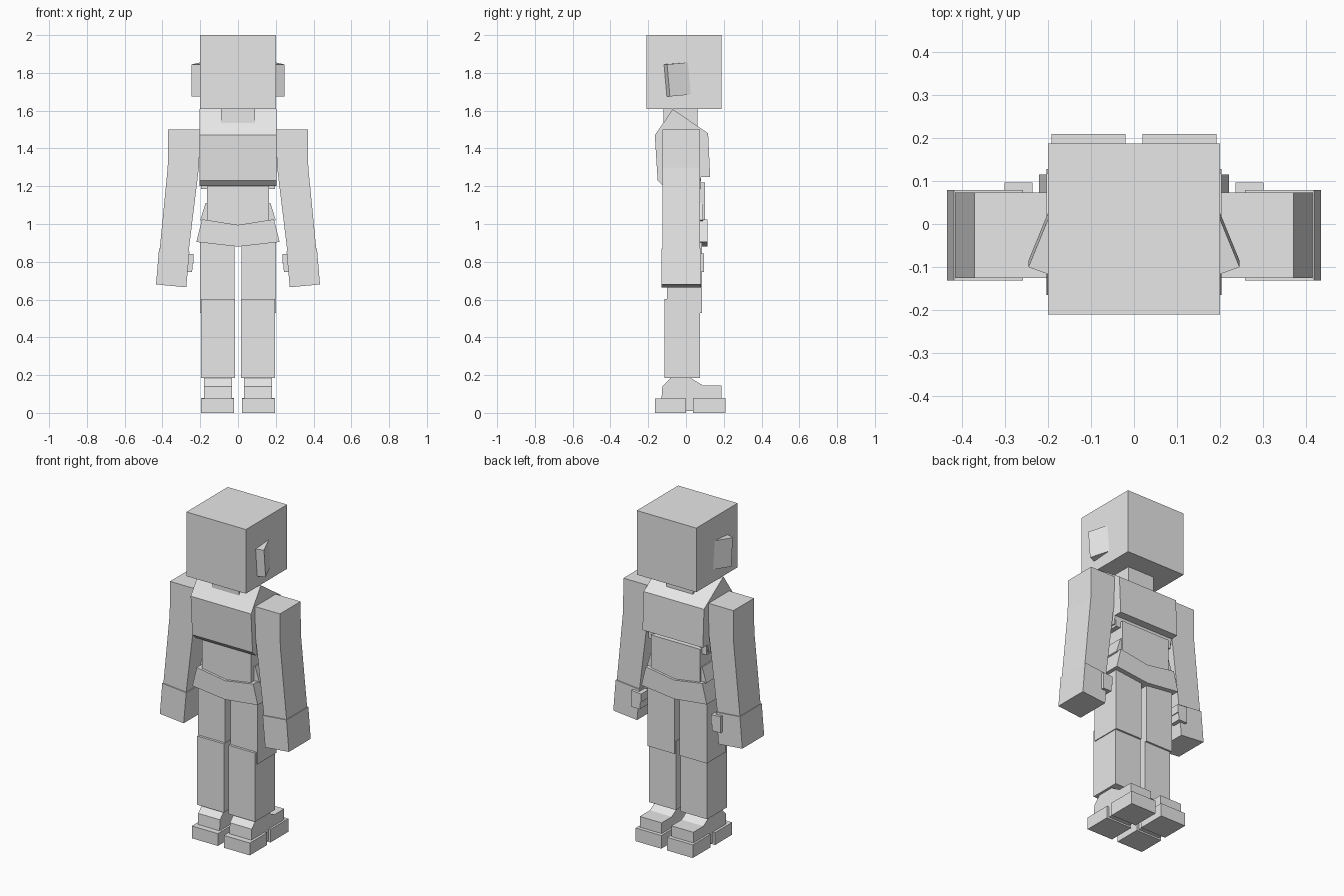
import bpy, bmesh

cube = bpy.data.objects.get("Cube")
if cube:
    bpy.data.objects.remove(cube, do_unlink=True)

grey = bpy.data.materials.new("light_grey")
grey.use_nodes = True
colour = (0.8, 0.8, 0.8, 1)
grey.diffuse_color = colour
grey.node_tree.nodes["Principled BSDF"].inputs["Base Color"].default_value = colour


def loft(name, rings, side=1):
    """Join matching rings of points into a closed flat-faced solid."""
    bm = bmesh.new()
    loops = [[bm.verts.new((x * side, y, z)) for x, y, z in ring] for ring in rings]
    n = len(loops[0])
    for a, b in zip(loops, loops[1:]):
        for i in range(n):
            j = (i + 1) % n
            bm.faces.new((a[i], a[j], b[j], b[i]))
    bm.faces.new(loops[0])
    bm.faces.new(loops[-1])
    bmesh.ops.recalc_face_normals(bm, faces=bm.faces)
    mesh = bpy.data.meshes.new(name)
    bm.to_mesh(mesh)
    bm.free()
    mesh.materials.append(grey)
    obj = bpy.data.objects.new(name, mesh)
    bpy.context.collection.objects.link(obj)
    return obj


def box(name, x, y, z, side=1):
    rings = [[(x[0], y[0], h), (x[1], y[0], h), (x[1], y[1], h), (x[0], y[1], h)] for h in z]
    return loft(name, rings, side)


def side_profile(name, points, x0, x1, side=1):
    """Extrude a (y, z) outline across x."""
    return loft(name, [[(x, y, z) for y, z in points] for x in (x0, x1)], side)


def front_profile(name, points, y0, y1, side=1):
    """Extrude an (x, z) outline across y."""
    return loft(name, [[(x, y, z) for x, z in points] for y in (y0, y1)], side)


# Head and neck
box("head", (-0.2, 0.2), (-0.21, 0.187), (1.61, 2))
box("neck", (-0.09, 0.09), (-0.12, 0.06), (1.5, 1.62))

# Torso
side_profile("chest", [(-0.07, 1.608), (-0.165, 1.47), (-0.15, 1.23), (-0.12, 1.2),
                       (0.07, 1.2), (0.08, 1.25), (0.128, 1.25), (0.117, 1.48)],
             -0.203, 0.203)
front_profile("belly", [(-0.165, 1.22), (0.165, 1.22), (0.165, 0.95), (-0.165, 0.95)],
              -0.11, 0.1)
front_profile("pelvis", [(-0.19, 1.025), (0, 0.995), (0.19, 1.025), (0.22, 0.905),
                         (0, 0.88), (-0.22, 0.905)], -0.125, 0.115)

for word, side in (("left", 1), ("right", -1)):
    # Ear wedge, leaning with height
    loft(word + "_ear", [[(0.19, -0.12 + s, z), (0.245, -0.1 + s, z),
                          (0.2, 0.01 + s, z + 0.01), (0.19, 0.01 + s, z + 0.01)]
                         for s, z in ((0.015, 1.675), (0, 1.845))], side)

    # Waist details
    box(word + "_waist_tab", (0.15, 0.195), (-0.02, 0.08), (1.185, 1.24), side)
    front_profile(word + "_hip_flare", [(0.15, 1.11), (0.172, 1.11), (0.2, 1.02),
                                        (0.15, 1.0)], -0.08, 0.09, side)

    # Arm with a bend, then hand and thumb
    front_profile(word + "_arm", [(0.2, 1.5), (0.37, 1.5), (0.372, 1.3), (0.415, 0.86),
                                  (0.262, 0.85), (0.207, 1.3)], -0.125, 0.073, side)
    front_profile(word + "_hand", [(0.257, 0.855), (0.418, 0.87), (0.434, 0.68),
                                   (0.274, 0.665)], -0.131, 0.079, side)
    front_profile(word + "_thumb", [(0.235, 0.84), (0.3, 0.845), (0.3, 0.745),
                                    (0.243, 0.745), (0.24, 0.79), (0.235, 0.79)],
                  0.025, 0.096, side)

    # Leg
    box(word + "_thigh", (0.018, 0.2), (-0.1, 0.086), (0.53, 0.93), side)
    box(word + "_shin", (0.015, 0.195), (-0.115, 0.075), (0.185, 0.603), side)

    # Foot: ankle and upper on two sole blocks with a thinner bridge
    side_profile(word + "_ankle", [(-0.13, 0.07), (-0.125, 0.14), (-0.08, 0.187),
                                   (0.02, 0.187), (0.09, 0.145), (0.187, 0.145),
                                   (0.187, 0.07)], 0.033, 0.18, side)
    box(word + "_front_sole", (0.02, 0.195), (-0.165, 0), (0, 0.075), side)
    box(word + "_sole_bridge", (0.035, 0.18), (-0.01, 0.05), (0.01, 0.075), side)
    box(word + "_back_sole", (0.02, 0.192), (0.037, 0.209), (0, 0.08), side)
